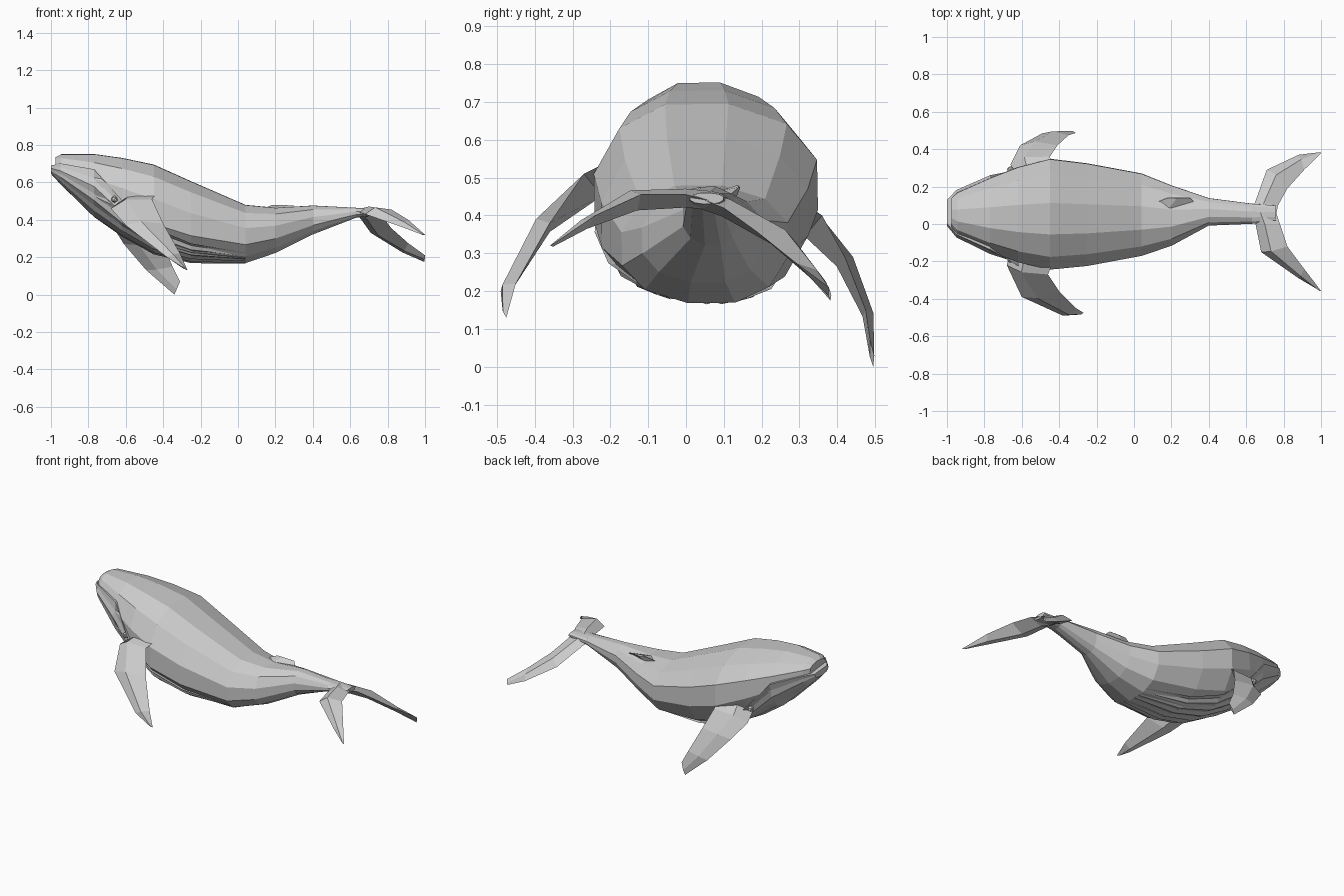
import bpy, math
from mathutils import Vector


def loft(name, rings):
    """Skin a list of equal-length closed rings and cap both ends."""
    n = len(rings[0])
    verts = [v for r in rings for v in r]
    faces = [(i * n + j, i * n + (j + 1) % n, (i + 1) * n + (j + 1) % n, (i + 1) * n + j)
             for i in range(len(rings) - 1) for j in range(n)]
    faces += [tuple(range(n))[::-1], tuple(range((len(rings) - 1) * n, len(rings) * n))]
    mesh = bpy.data.meshes.new(name)
    mesh.from_pydata(verts, [], faces)
    mesh.update()
    ob = bpy.data.objects.new(name, mesh)
    bpy.context.collection.objects.link(ob)
    bpy.context.view_layer.objects.active = ob
    ob.select_set(True)
    bpy.ops.object.mode_set(mode='EDIT')
    bpy.ops.mesh.select_all(action='SELECT')
    bpy.ops.mesh.normals_make_consistent(inside=False)
    bpy.ops.object.mode_set(mode='OBJECT')
    ob.select_set(False)
    return ob


ROLL = -0.2  # the whole animal leans to one side


def section_point(sec, angle, scale=1.0):
    x, y0, y1, z0, z1 = sec
    power = 0.88
    c, s = math.cos(angle - ROLL), math.sin(angle - ROLL)
    u = math.copysign(abs(c) ** power, c)
    v = math.copysign(abs(s) ** power, s)
    y = u * math.cos(ROLL) - v * math.sin(ROLL)
    z = u * math.sin(ROLL) + v * math.cos(ROLL)
    return Vector((x, (y0 + y1) / 2 + y * scale * (y1 - y0) / 2,
                   (z0 + z1) / 2 + z * scale * (z1 - z0) / 2))


# Body: x, y range, z range
body = [(-0.975, -0.02, 0.14, 0.66, 0.735), (-0.945, -0.06, 0.17, 0.60, 0.752),
        (-0.77, -0.15, 0.25, 0.42, 0.755), (-0.62, -0.21, 0.31, 0.32, 0.735),
        (-0.45, -0.25, 0.355, 0.225, 0.70), (-0.25, -0.23, 0.33, 0.175, 0.61),
        (0.04, -0.175, 0.275, 0.165, 0.483), (0.2, -0.12, 0.21, 0.22, 0.467),
        (0.4, -0.01, 0.14, 0.32, 0.478), (0.63, 0.0, 0.11, 0.41, 0.465),
        (0.76, 0.01, 0.10, 0.43, 0.46)]
SIDES = 12
loft("body", [[section_point(s, ROLL + 2 * math.pi * j / SIDES) for j in range(SIDES)]
              for s in body])

# Lower jaw and pleated throat: section, lip angle, scale
jaw = [((-1.0, -0.01, 0.13, 0.645, 0.70), 25, 1.0),
       ((-0.95, -0.07, 0.18, 0.59, 0.74), 15, 1.0),
       (body[2], 14, 1.04), (body[3], -15, 1.04), (body[4], -35, 1.03),
       (body[5], -42, 1.02), (body[6], -50, 0.99)]
PLEATS = 16
rings = []
for sec, lip, scale in jaw:
    a0, a1 = math.radians(180 - lip), math.radians(360 + lip)
    rings.append([section_point(sec, ROLL + a0 + (a1 - a0) * j / PLEATS,
                                scale - (0.045 if j % 2 else 0))
                  for j in range(PLEATS + 1)])
loft("lower_jaw_and_throat", rings)


def fin(name, lead, trail, thick):
    """Blade between a leading and a trailing edge with a diamond section."""
    lead, trail = [Vector(p) for p in lead], [Vector(p) for p in trail]
    mids = [(a * 0.6 + b * 0.4) for a, b in zip(lead, trail)]
    out = []
    for i, (a, b) in enumerate(zip(lead, trail)):
        span = mids[min(i + 1, len(mids) - 1)] - mids[max(i - 1, 0)]
        off = (b - a).cross(span).normalized() * thick[i]
        out.append([a, mids[i] + off, b, mids[i] - off])
    return loft(name, out)


# Flippers
fin("near_flipper",
    [(-0.66, -0.14, 0.46), (-0.68, -0.22, 0.46), (-0.60, -0.39, 0.37), (-0.38, -0.49, 0.20), (-0.30, -0.485, 0.15)],
    [(-0.42, -0.17, 0.56), (-0.46, -0.27, 0.51), (-0.40, -0.36, 0.38), (-0.31, -0.45, 0.22), (-0.27, -0.475, 0.13)],
    [0.04, 0.035, 0.025, 0.015, 0.006])
fin("far_flipper",
    [(-0.64, 0.23, 0.40), (-0.66, 0.32, 0.35), (-0.61, 0.42, 0.27), (-0.49, 0.485, 0.13), (-0.34, 0.495, 0.0)],
    [(-0.42, 0.27, 0.46), (-0.45, 0.36, 0.40), (-0.41, 0.42, 0.29), (-0.35, 0.475, 0.15), (-0.31, 0.487, 0.07)],
    [0.04, 0.035, 0.025, 0.015, 0.006])

# Tail flukes
fin("near_fluke",
    [(0.62, 0.06, 0.44), (0.65, 0.0, 0.44), (0.68, -0.15, 0.43), (0.88, -0.29, 0.36), (0.985, -0.352, 0.32)],
    [(0.76, 0.06, 0.44), (0.78, 0.0, 0.455), (0.82, -0.12, 0.455), (0.91, -0.24, 0.40), (1.0, -0.358, 0.32)],
    [0.025, 0.025, 0.028, 0.014, 0.004])
fin("far_fluke",
    [(0.62, 0.05, 0.44), (0.645, 0.11, 0.42), (0.71, 0.29, 0.33), (0.88, 0.37, 0.225), (0.995, 0.382, 0.175)],
    [(0.76, 0.05, 0.44), (0.77, 0.10, 0.42), (0.82, 0.19, 0.355), (0.91, 0.29, 0.275), (1.0, 0.378, 0.21)],
    [0.025, 0.025, 0.026, 0.014, 0.004])

# Low dorsal fin
fin("dorsal_fin",
    [(0.08, 0.10, 0.44), (0.18, 0.14, 0.478)],
    [(0.34, 0.10, 0.44), (0.30, 0.14, 0.475)], [0.03, 0.005])

# Eyes
for name, pos in (("near_eye", (-0.66, -0.19, 0.51)), ("far_eye", (-0.66, 0.29, 0.43))):
    bpy.ops.mesh.primitive_ico_sphere_add(subdivisions=1, radius=0.02, location=pos)
    bpy.context.object.name = name
